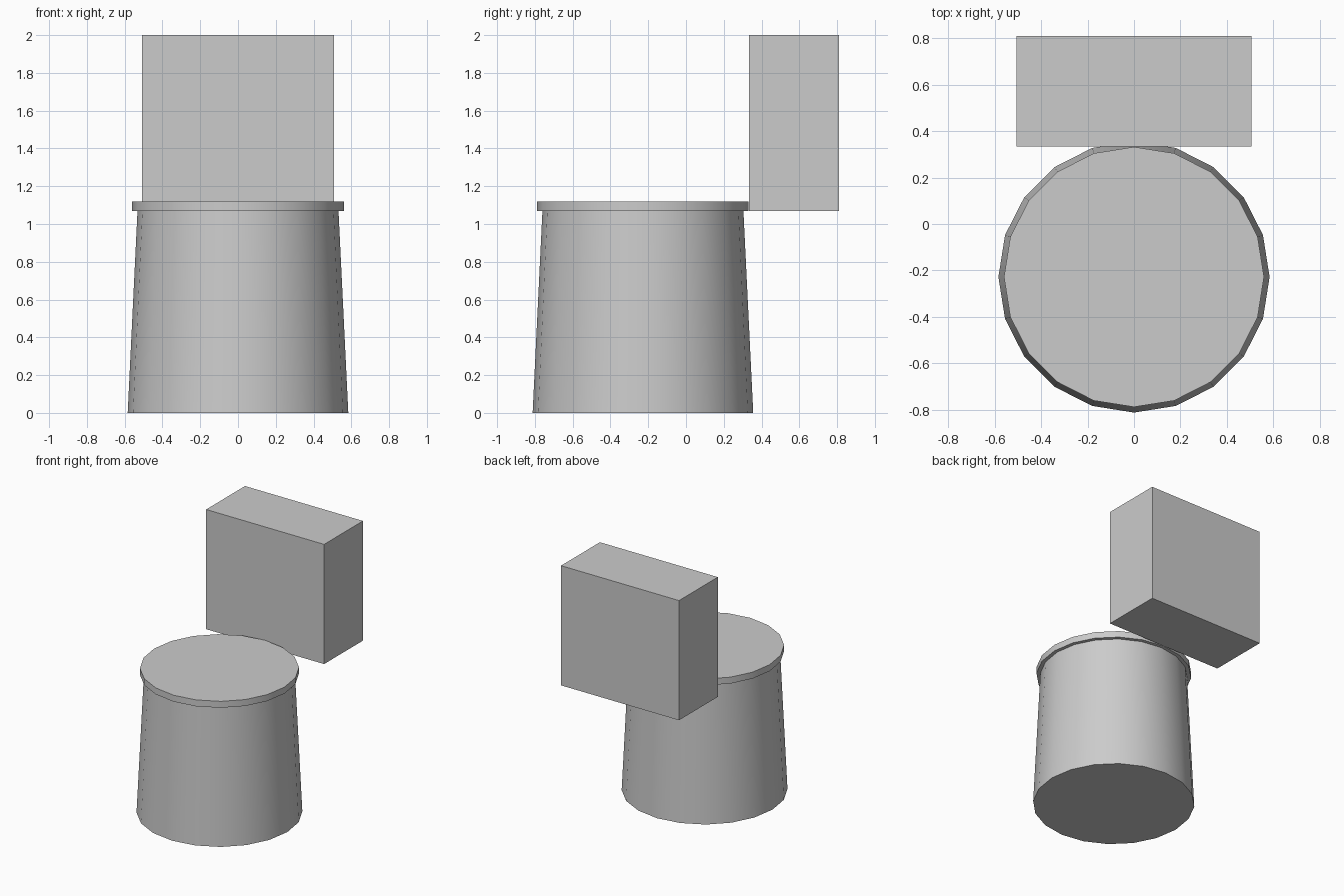
import bpy, math

if "Cube" in bpy.data.objects:
    bpy.data.objects.remove(bpy.data.objects["Cube"])

CENTRE_Y = -0.228   # axis of the round bowl
SIDES = 20


def round_part(name, r_bottom, r_top, z0, z1):
    bpy.ops.mesh.primitive_cone_add(
        vertices=SIDES, radius1=r_bottom, radius2=r_top, depth=z1 - z0,
        location=(0, CENTRE_Y, (z0 + z1) / 2))
    ob = bpy.context.object
    ob.name = name
    bpy.ops.object.shade_smooth_by_angle(angle=math.radians(30))
    return ob


def box(name, lo, hi):
    bpy.ops.mesh.primitive_cube_add(
        size=1, location=[(a + b) / 2 for a, b in zip(lo, hi)])
    ob = bpy.context.object
    ob.name = name
    ob.scale = [b - a for a, b in zip(lo, hi)]
    bpy.ops.object.transform_apply(location=False, rotation=False, scale=True)
    return ob


# Tapered bowl, wider at the floor
round_part("bowl", 0.584, 0.532, 0.0, 1.07)

# Thin overhanging lid
round_part("lid", 0.56, 0.56, 1.07, 1.12)

# Tank touching the back of the lid
box("tank", (-0.507, 0.333, 1.07), (0.507, 0.81, 2.0))
